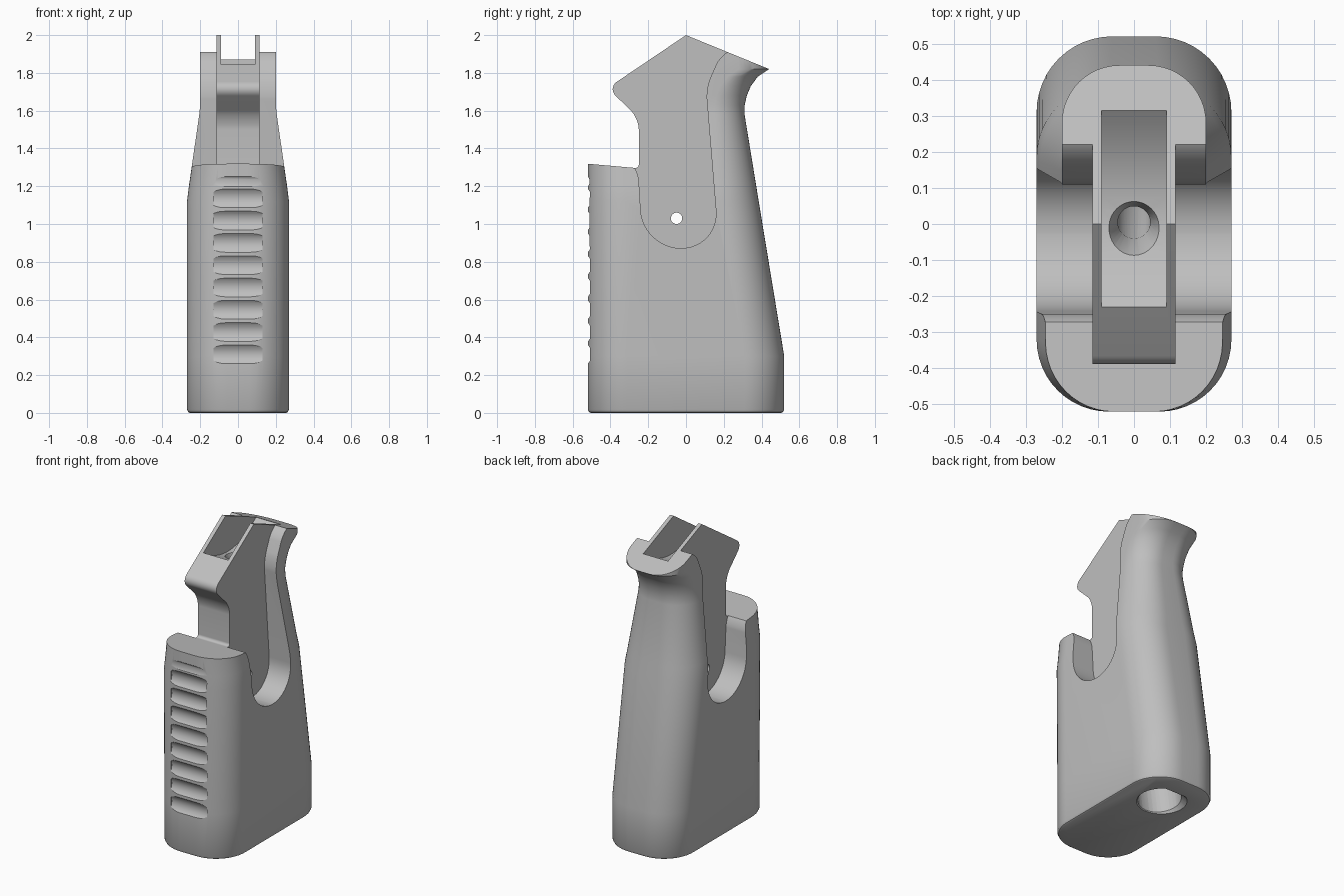
import bpy, bmesh, math
from mathutils import Vector

if "Cube" in bpy.data.objects:
    bpy.data.objects.remove(bpy.data.objects["Cube"])

grey = bpy.data.materials.new("plain grey")
grey.use_nodes = True
COLOUR = (0.52, 0.52, 0.52, 1)
grey.diffuse_color = COLOUR
grey.node_tree.nodes["Principled BSDF"].inputs["Base Color"].default_value = COLOUR


def finish(bm, name):
    bmesh.ops.recalc_face_normals(bm, faces=bm.faces)
    mesh = bpy.data.meshes.new(name)
    bm.to_mesh(mesh)
    bm.free()
    mesh.materials.append(grey)
    ob = bpy.data.objects.new(name, mesh)
    bpy.context.collection.objects.link(ob)
    return ob


def rounded(points, steps=12):
    """Side outline from (y, z, tangent length); corners become arcs."""
    out = []
    for i, (y, z, t) in enumerate(points):
        c = Vector((y, z))
        if not t:
            out.append(c)
            continue
        a = (Vector(points[i - 1][:2]) - c).normalized() * t
        b = (Vector(points[(i + 1) % len(points)][:2]) - c).normalized() * t
        for k in range(steps + 1):
            w = math.pi / 2 * k / steps
            out.append(c + a * (1 - math.sin(w)) + b * (1 - math.cos(w)))
    return out


def add_prism(bm, outline, x0, x1):
    ends = [[bm.verts.new((x, y, z)) for y, z in outline] for x in (x0, x1)]
    for ring in ends:
        bm.faces.new(ring)
    for i in range(len(outline)):
        j = (i + 1) % len(outline)
        bm.faces.new((ends[0][i], ends[0][j], ends[1][j], ends[1][i]))


def add_rod(bm, p0, p1, r0, r1, sides=32):
    p0, p1 = Vector(p0), Vector(p1)
    d = p1 - p0
    m = d.to_track_quat('Z', 'Y').to_matrix().to_4x4()
    m.translation = (p0 + p1) / 2
    bmesh.ops.create_cone(bm, cap_ends=True, segments=sides, radius1=r0,
                          radius2=r1, depth=d.length, matrix=m)


def cut(target, bm, name):
    cutter = finish(bm, name)
    cutter.hide_render = True
    mod = target.modifiers.new(name, 'BOOLEAN')
    mod.operation, mod.solver, mod.object = 'DIFFERENCE', 'EXACT', cutter
    bpy.context.view_layer.objects.active = target
    bpy.ops.object.modifier_apply(modifier=name)
    bpy.data.objects.remove(cutter)


# Grip body: rounded sections lofted upwards (z, half width, front, back, corner)
sections = [(0, .255, -.505, .505, .2), (.005, .264, -.514, .514, .207),
            (.018, .27, -.52, .52, .21), (.3, .27, -.52, .52, .21),
            (1.12, .27, -.52, .385, .2), (1.2, .26, -.52, .372, .2),
            (1.58, .205, -.52, .31, .16), (1.63, .2, -.52, .311, .16),
            (1.68, .2, -.52, .322, .16), (1.73, .2, -.52, .343, .16),
            (1.78, .2, -.52, .38, .16), (1.82, .2, -.52, .44, .16),
            (2.05, .2, -.52, .44, .16)]
bm = bmesh.new()
rings = []
for z, w, front, back, r in sections:
    ring = []
    for quarter, (sx, cy) in enumerate([(1, back - r), (-1, back - r),
                                        (-1, front + r), (1, front + r)]):
        for k in range(13):
            a = math.pi / 2 * (quarter + k / 12)
            ring.append(bm.verts.new((sx * (w - r) + r * math.cos(a),
                                      cy + r * math.sin(a), z)))
    rings.append(ring)
for low, high in zip(rings, rings[1:]):
    for i in range(len(low)):
        j = (i + 1) % len(low)
        bm.faces.new((low[i], low[j], high[j], high[i]))
bm.faces.new(rings[0])
bm.faces.new(rings[-1])
grip = finish(bm, "grip_body")

# Overall side silhouette above the front block, tongue and rear horn
bm = bmesh.new()
add_prism(bm, rounded([(-.7, 1.335, 0), (-.25, 1.295, .02), (-.25, 1.56, .06),
                       (-.415, 1.72, .06), (0, 2, 0), (.7, 1.714, 0),
                       (.7, 2.3, 0), (-.7, 2.3, 0)]), -.7, .7)
cut(grip, bm, "top_cutter")

# Side pockets, leaving the thin central tongue
pocket = rounded([(-.31, 1.35, 0), (-.252, 1.27, .04), (-.228, .872, .2),
                  (.175, .872, .2), (.105, 1.72, .06), (.18, 1.89, .05),
                  (.26, 1.93, 0), (.26, 2.2, 0), (-.5, 2.2, 0), (-.5, 1.6, 0),
                  (-.31, 1.5, 0)])
for side, name in ((1, "left_pocket"), (-1, "right_pocket")):
    bm = bmesh.new()
    add_prism(bm, pocket, side * .115, side * .6)
    cut(grip, bm, name)

# Slot in the top of the tongue with a dished floor
bm = bmesh.new()
floor = [(-.23 + .545 * t, 1.845 + .025 * t - .4 * t * (1 - t))
         for t in [k / 16 for k in range(17)]]
add_prism(bm, floor + [(.315, 2.2), (-.23, 2.2)], -.09, .09)
cut(grip, bm, "slot_cutter")

# Inclined screw bore: wide below, narrow above, flared at both mouths
def bore(z):
    return (0, .24 - .139 * z, z)

for name, z0, z1, r0, r1 in (("wide_bore", -.05, .7, .13, .13),
                             ("bore_chamfer", -.02, .03, .165, .125),
                             ("narrow_bore", .65, 1.9, .045, .045),
                             ("bore_funnel", 1.68, 1.8, .04, .085)):
    bm = bmesh.new()
    add_rod(bm, bore(z0), bore(z1), r0, r1)
    cut(grip, bm, name)

# Cross pin hole
bm = bmesh.new()
add_rod(bm, (-.5, -.05, 1.03), (.5, -.05, 1.03), .03, .03)
cut(grip, bm, "pin_cutter")

# Finger grooves down the front
bm = bmesh.new()
for i in range(8):
    z = .31 + .118 * i
    add_rod(bm, (-.13, -.572, z), (.13, -.572, z), .072, .072, 48)
add_rod(bm, (-.13, -.55, 1.225), (.13, -.55, 1.225), .04, .04)
cut(grip, bm, "groove_cutter")

# Smooth curved surfaces, keep crisp edges
bpy.ops.object.select_all(action='DESELECT')
grip.select_set(True)
bpy.context.view_layer.objects.active = grip
bpy.ops.object.shade_smooth_by_angle(angle=math.radians(30))
